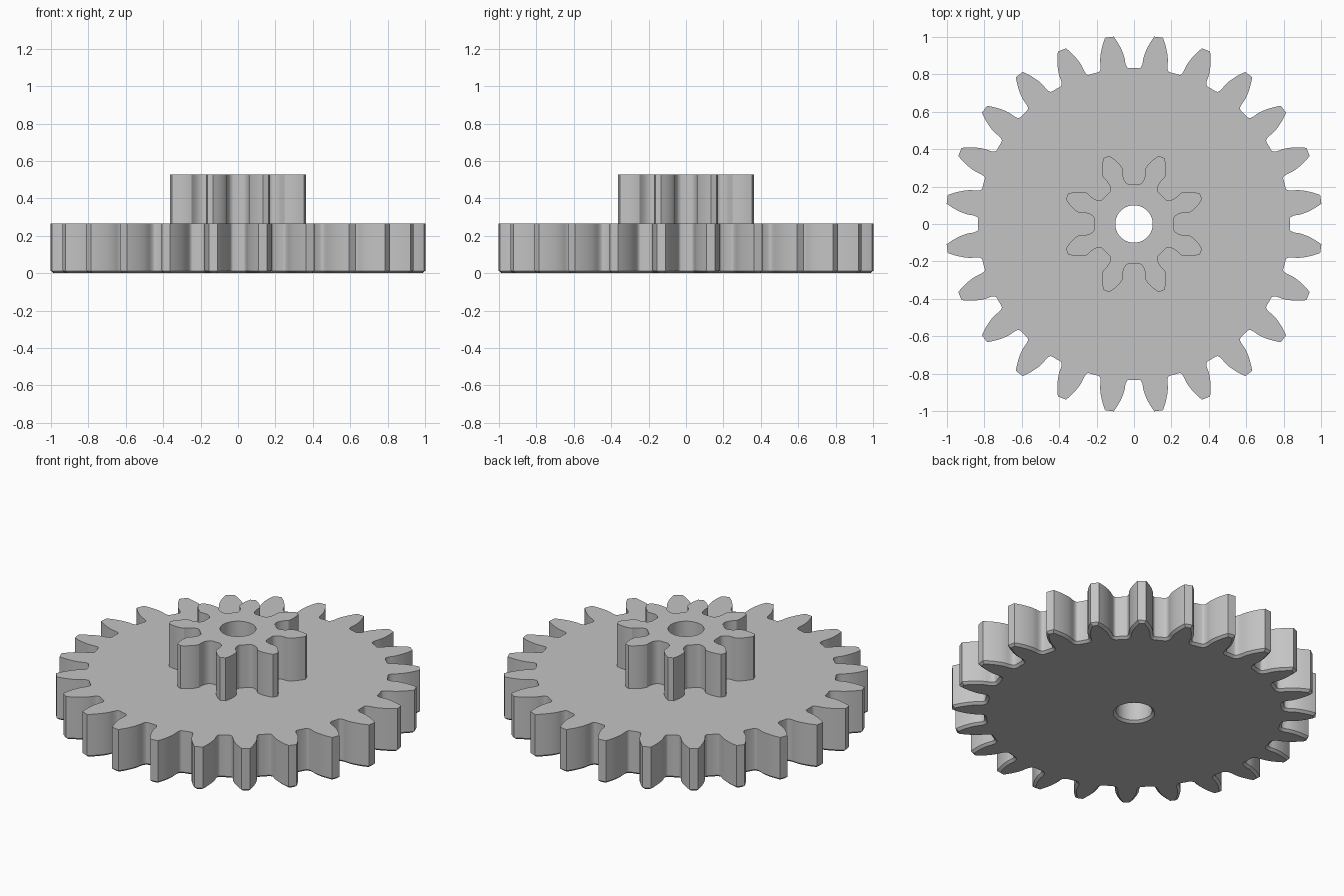
import bpy
import bmesh
from math import pi, sin, cos, tan, acos, radians
from mathutils import Vector

if "Cube" in bpy.data.objects:
    bpy.data.objects.remove(bpy.data.objects["Cube"])

MODULE = 0.0775
SLOPE = tan(radians(20))
BACKLASH = 0.004
BORE = 0.1

grey = bpy.data.materials.new("plain grey")
grey.use_nodes = True
colour = (0.55, 0.55, 0.55, 1)
grey.diffuse_color = colour
grey.node_tree.nodes["Principled BSDF"].inputs["Base Color"].default_value = colour


def gap_angle(r, pitch_r, root):
    """Half angle of the gap left at radius r by a rolling rack cutter."""
    reach = acos(min(1, root / r))
    best = 0
    for i in range(161):
        psi = reach * (i / 80 - 1)
        half = pi * MODULE / 4 + BACKLASH + (r * cos(psi) - pitch_r) * SLOPE
        best = max(best, psi - (r * sin(psi) - half) / pitch_r)
    return best


def gear_outline(teeth, steps=14):
    pitch_r = teeth * MODULE / 2
    root, tip = pitch_r - 1.25 * MODULE, pitch_r + MODULE
    step = 2 * pi / teeth
    flank = []
    for i in range(steps + 1):
        r = root + (tip - root) * (i / steps) ** 1.6
        flank.append((r, gap_angle(r, pitch_r, root)))
    gap = [(r, -a) for r, a in reversed(flank)] + [(root, 0)] + flank + [(tip, step / 2)]
    return [Vector((r * cos(k * step + a), r * sin(k * step + a)))
            for k in range(teeth) for r, a in gap]


def inset(points, d):
    """Move a counter-clockwise outline inwards by d with mitred corners."""
    result = []
    for i, p in enumerate(points):
        e1 = (p - points[i - 1]).normalized()
        e2 = (points[(i + 1) % len(points)] - p).normalized()
        n1, n2 = Vector((-e1.y, e1.x)), Vector((-e2.y, e2.x))
        result.append(p + (n1 + n2) * (d / (1 + n1.dot(n2))))
    return result


def build_gear(name, teeth, layers, bottom):
    """Layers are (height, inset) pairs from bottom to top."""
    bm = bmesh.new()
    outer = gear_outline(teeth)
    bore = [Vector((BORE * cos(2 * pi * i / 64), BORE * sin(2 * pi * i / 64)))
            for i in range(64)]
    rims = []
    for z, d in layers:
        rims.append([[bm.verts.new((p.x, p.y, z)) for p in loop]
                     for loop in (inset(outer, d), inset(bore, -d))])
    # Side walls and bore wall
    for low, high in zip(rims, rims[1:]):
        for a, b in zip(low, high):
            for i in range(len(a)):
                j = (i + 1) % len(a)
                bm.faces.new((a[i], a[j], b[j], b[i]))
    # Flat end faces around the bore
    for rim in ([rims[0], rims[-1]] if bottom else [rims[-1]]):
        edges = [bm.edges.get((loop[i - 1], loop[i]))
                 for loop in rim for i in range(len(loop))]
        bmesh.ops.triangle_fill(bm, edges=edges, use_beauty=True, normal=(0, 0, 1))
    bmesh.ops.recalc_face_normals(bm, faces=bm.faces)
    mesh = bpy.data.meshes.new(name)
    bm.to_mesh(mesh)
    bm.free()
    mesh.materials.append(grey)
    obj = bpy.data.objects.new(name, mesh)
    bpy.context.collection.objects.link(obj)
    bpy.ops.object.select_all(action='DESELECT')
    obj.select_set(True)
    bpy.context.view_layer.objects.active = obj
    bpy.ops.object.shade_smooth_by_angle(angle=radians(30))


# Large wheel with a chamfered underside, small gear on top
build_gear("large_gear", 24, [(0, 0.015), (0.013, 0), (0.265, 0)], True)
build_gear("small_gear", 8, [(0.265, 0), (0.527, 0)], False)
